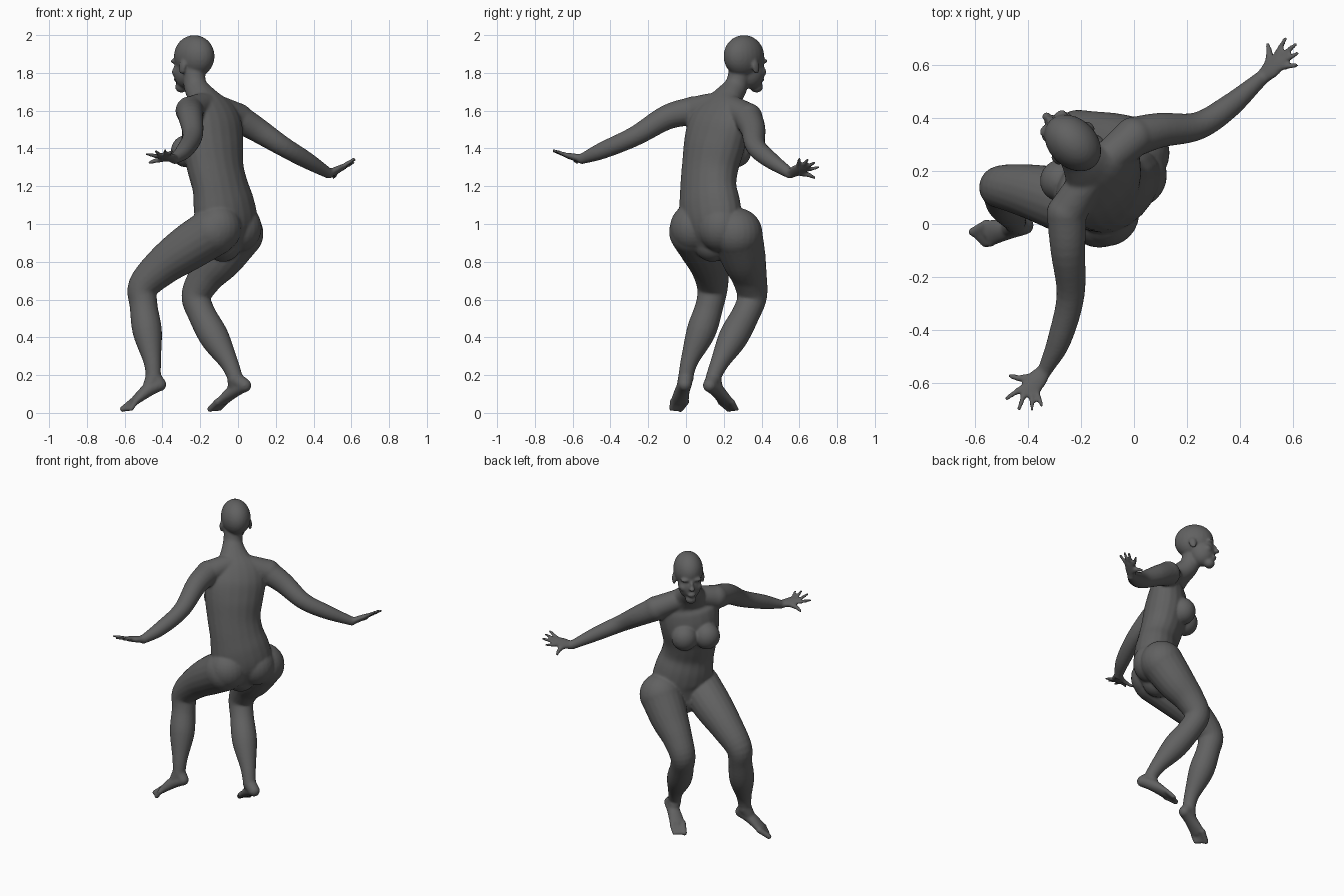
import bpy, bmesh, math
from mathutils import Vector, Matrix

old = bpy.data.objects.get("Cube")
if old:
    bpy.data.objects.remove(old)

skin = bpy.data.materials.new("dark grey")
skin.use_nodes = True
grey = (0.12, 0.12, 0.12, 1)
skin.diffuse_color = grey
skin.node_tree.nodes["Principled BSDF"].inputs["Base Color"].default_value = grey

# The figure faces diagonally: SIDE is its own right, FRONT its forward
SIDE = Vector((1, 1, 0)).normalized()
FRONT = Vector((-1, 1, 0)).normalized()
UP = Vector((0, 0, 1))
TURN = Matrix((SIDE, FRONT, UP)).transposed().to_4x4()
bm = bmesh.new()


def blob(centre, radii, tilt=0):
    """Ellipsoid with radii along side, front and up."""
    m = (Matrix.Translation(centre) @ TURN @ Matrix.Rotation(tilt, 4, "X")
         @ Matrix.Diagonal((*radii, 1)))
    bmesh.ops.create_uvsphere(bm, u_segments=24, v_segments=16, radius=1, matrix=m)


def spline(keys, steps):
    """Catmull-Rom through keys of any dimension."""
    keys = [Vector(k) for k in keys]
    pts = [2 * keys[0] - keys[1], *keys, 2 * keys[-1] - keys[-2]]
    out = []
    for a, b, c, d in zip(pts, pts[1:], pts[2:], pts[3:]):
        for s in range(steps):
            t = s / steps
            out.append(b + (c - a) * t / 2 + (2 * a - 5 * b + 4 * c - d) * t * t / 2
                       + (3 * b - a - 3 * c + d) * t ** 3 / 2)
    return out + [keys[-1]]


def tube(keys, side=SIDE, steps=5, sides=20):
    """Loft through (x, y, z, radius along side[, other radius]) with round ends."""
    path = spline([(*k, k[3]) if len(k) == 4 else k for k in keys], steps)
    mid = [Vector(p[:3]) for p in path]
    rings = []
    for i, p in enumerate(path):
        t = (mid[min(i + 1, len(mid) - 1)] - mid[max(i - 1, 0)]).normalized()
        u = (side - t * side.dot(t)).normalized()
        v = t.cross(u)
        rings.append([bm.verts.new(mid[i] + u * p[3] * math.cos(a) + v * p[4] * math.sin(a))
                      for a in (math.tau * j / sides for j in range(sides))])
    for a, b in zip(rings, rings[1:]):
        for j in range(sides):
            k = (j + 1) % sides
            bm.faces.new((a[j], a[k], b[k], b[j]))
    bm.faces.new(rings[0][::-1])
    bm.faces.new(rings[-1])
    for i in (0, -1):
        r = min(path[i][3], path[i][4])
        blob(mid[i], (r, r, r))


def hand(wrist, knuckle, tips):
    """Flat palm, thumb first in tips, then four fingers."""
    wrist, knuckle = Vector(wrist), Vector(knuckle)
    tips = [Vector(t) for t in tips]
    across = (tips[1] - tips[4]).normalized()
    palm = wrist.lerp(knuckle, 0.55)
    tube([(*wrist, .027, .022), (*palm, .039, .019), (*knuckle, .037, .014)], across)
    tube([(*wrist.lerp(palm, .5), .017), (*palm.lerp(tips[0], .55), .014), (*tips[0], .009)], UP)
    for i, tip in enumerate(tips[1:]):
        base = knuckle + across * (.031 - .021 * i)
        tube([(*base, .0125), (*base.lerp(tip, .5), .011), (*tip, .0085)], UP, 3, 10)


def foot(ankle, heel, ball, big, little):
    """Heel to ball wedge, with five toes from big to little."""
    ankle, heel, ball, big, little = map(Vector, (ankle, heel, ball, big, little))
    across = (ball - heel).cross(UP).normalized()
    if across.dot(big - little) < 0:
        across.negate()
    instep = heel.lerp(ball, .45) + UP * .012
    tube([(*heel, .036, .034), (*instep, .04, .036), (*ball, .05, .022)], across)
    tube([(*ankle, .042), (*instep, .034)], across)
    tube([(*ankle, .04), (*heel, .036)], across)
    for i in range(5):
        tip = big.lerp(little, i / 4)
        r = .017 if i == 0 else .0125
        tube([(*(ball + across * (.034 - .018 * i)), r + .003), (*tip, r)], across, 3, 10)


# Torso, pelvis to neck
tube([(-.08, .14, .9, .14, .1), (-.06, .135, 1, .185, .13), (-.075, .125, 1.1, .185, .135),
      (-.095, .118, 1.2, .168, .125), (-.12, .128, 1.3, .168, .13), (-.135, .15, 1.42, .185, .135),
      (-.135, .168, 1.53, .19, .115), (-.145, .185, 1.6, .17, .085), (-.18, .215, 1.66, .1, .07),
      (-.225, .265, 1.73, .062, .062), (-.235, .29, 1.82, .06, .06)])
# Collar and shoulders
tube([(-.255, .04, 1.6, .075), (-.155, .19, 1.63, .065), (0, .33, 1.565, .075)], FRONT)
# Buttocks and breasts
for x, y in ((.0, .185), (-.105, .04)):
    blob((x, y, .98), (.125, .125, .13))
for x, y in ((-.275, .165), (-.175, .265)):
    blob((x, y, 1.385), (.082, .08, .085))

# Head
skull = Vector((-.235, .31, 0))


def head_part(side, front, z, radii, tilt=0):
    blob(skull + SIDE * side + FRONT * front + UP * z, radii, tilt)


head_part(0, -.005, 1.888, (.092, .122, .112))
head_part(0, .045, 1.805, (.072, .08, .09))
head_part(0, .09, 1.725, (.035, .034, .03))
head_part(0, .118, 1.765, (.026, .018, .015))
head_part(0, .126, 1.83, (.011, .014, .034), .35)
head_part(0, .136, 1.81, (.018, .018, .013))
for s in (-1, 1):
    head_part(s * .035, .102, 1.862, (.034, .02, .012))
    head_part(s * .045, .08, 1.805, (.026, .03, .026))
    head_part(s * .09, -.005, 1.83, (.012, .024, .038), .2)

# Arms
tube([(-.255, .04, 1.6, .076), (-.25, -.1, 1.565, .066), (-.24, -.27, 1.465, .053),
      (-.283, -.44, 1.39, .045), (-.335, -.55, 1.345, .028)], FRONT)
tube([(0, .33, 1.56, .076), (.1, .355, 1.5, .066), (.24, .37, 1.41, .053),
      (.36, .445, 1.34, .045), (.48, .55, 1.268, .028)], FRONT)
hand((-.335, -.55, 1.345), (-.4, -.63, 1.362),
     [(-.468, -.575, 1.325), (-.482, -.66, 1.37), (-.435, -.7, 1.385),
      (-.385, -.7, 1.39), (-.35, -.685, 1.385)])
hand((.48, .55, 1.265), (.555, .622, 1.3),
     [(.505, .68, 1.245), (.572, .7, 1.3), (.612, .68, 1.325),
      (.618, .645, 1.34), (.615, .6, 1.345)])

# Legs
tube([(-.13, .04, .96, .13), (-.27, .09, .87, .122), (-.4, .125, .775, .102),
      (-.5, .14, .67, .083), (-.5, .125, .57, .074), (-.48, .08, .43, .078),
      (-.455, .02, .28, .048), (-.448, 0, .2, .04)])
tube([(0, .27, .95, .135), (-.09, .305, .82, .118), (-.17, .335, .72, .094),
      (-.22, .35, .62, .08), (-.195, .32, .53, .074), (-.125, .25, .4, .078),
      (-.05, .18, .27, .05), (-.015, .145, .19, .04)])
foot((-.448, 0, .19), (-.415, -.005, .15), (-.55, -.035, .06),
     (-.61, -.03, .02), (-.565, -.078, .02))
foot((-.015, .145, .18), (.035, .125, .145), (-.085, .212, .06),
     (-.148, .228, .02), (-.098, .268, .02))

# Fuse everything into one smooth body
bmesh.ops.recalc_face_normals(bm, faces=bm.faces)
mesh = bpy.data.meshes.new("body")
bm.to_mesh(mesh)
bm.free()
mesh.materials.append(skin)
body = bpy.data.objects.new("body", mesh)
bpy.context.collection.objects.link(body)
fuse = body.modifiers.new("fuse", "REMESH")
fuse.mode = "VOXEL"
fuse.voxel_size = .0075
fuse.use_smooth_shade = True
relax = body.modifiers.new("relax", "SMOOTH")
relax.factor = .5
relax.iterations = 6
